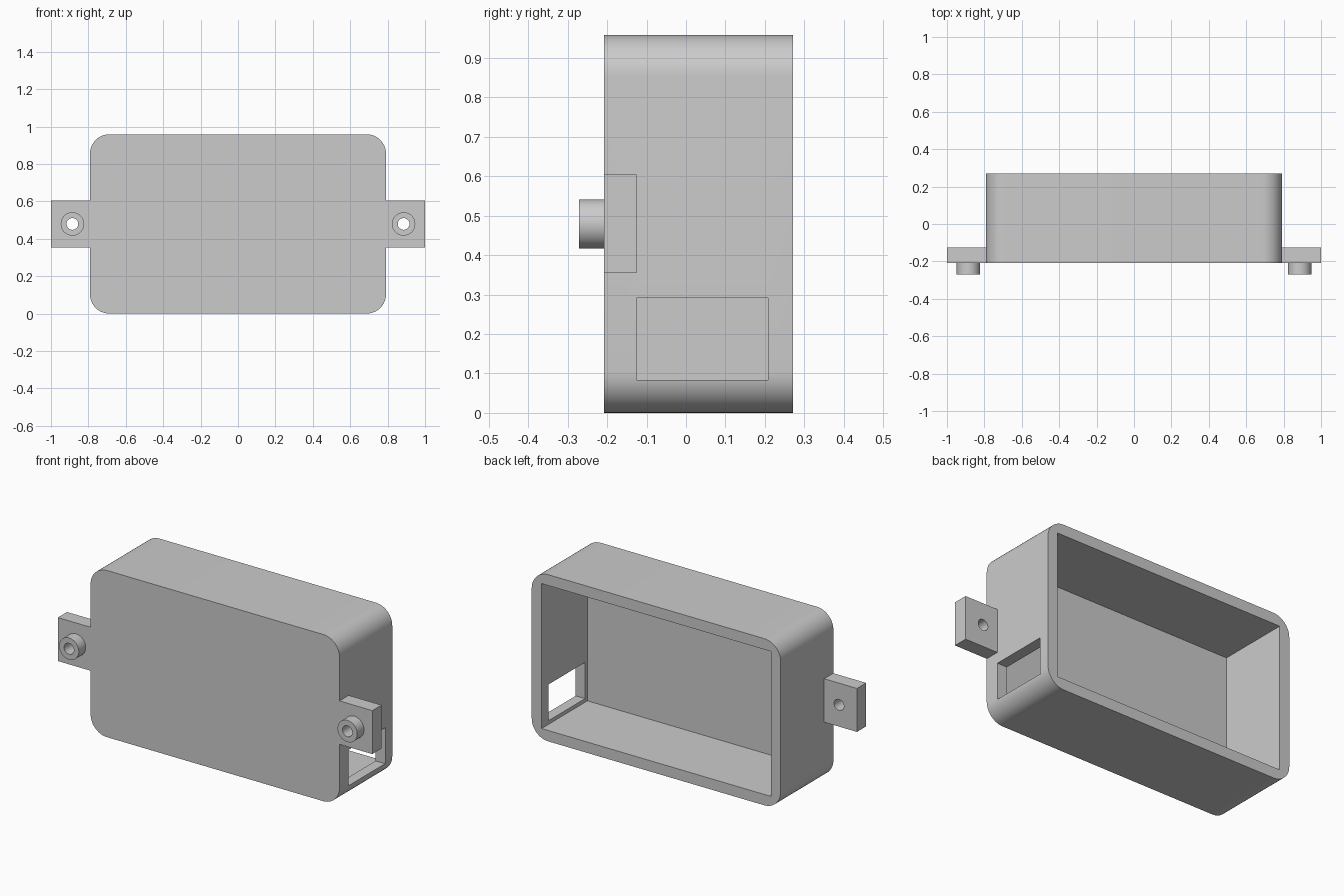
import bpy, bmesh, math
from mathutils import Matrix, Vector

cube = bpy.data.objects.get("Cube")
if cube:
    bpy.data.objects.remove(cube, do_unlink=True)

U = 1 / 48                                # design grid unit
HALF_W, HEIGHT, WALL = 38 * U, 46 * U, 3 * U
FRONT, BACK, MID = -10 * U, 13 * U, 23 * U

grey = bpy.data.materials.new("light_grey")
grey.use_nodes = True
grey.diffuse_color = (0.6, 0.6, 0.6, 1)
grey.node_tree.nodes["Principled BSDF"].inputs["Base Color"].default_value = (0.6, 0.6, 0.6, 1)


def finish(name, bm):
    mesh = bpy.data.meshes.new(name)
    bm.to_mesh(mesh)
    bm.free()
    mesh.materials.append(grey)
    obj = bpy.data.objects.new(name, mesh)
    bpy.context.collection.objects.link(obj)
    return obj


def box(name, lo, hi, radius=0):
    """Box between two corners; radius rounds the edges running front to back."""
    lo, hi = Vector(lo), Vector(hi)
    bm = bmesh.new()
    bmesh.ops.create_cube(bm, size=1, matrix=Matrix.Translation((lo + hi) / 2)
                          @ Matrix.Diagonal((*(hi - lo), 1)))
    if radius:
        edges = [e for e in bm.edges if abs(e.verts[0].co.y - e.verts[1].co.y) > 0.01]
        bmesh.ops.bevel(bm, geom=edges, offset=radius, segments=12,
                        profile=0.5, affect='EDGES')
    return finish(name, bm)


def rod(name, x, y0, y1, radius):
    """Cylinder running front to back."""
    bm = bmesh.new()
    place = Matrix.Translation((x, (y0 + y1) / 2, MID)) @ Matrix.Rotation(math.pi / 2, 4, 'X')
    bmesh.ops.create_cone(bm, cap_ends=True, segments=48, radius1=radius,
                          radius2=radius, depth=y1 - y0, matrix=place)
    return finish(name, bm)


def combine(obj, other, operation):
    mod = obj.modifiers.new(operation.lower(), 'BOOLEAN')
    mod.object, mod.operation, mod.solver = other, operation, 'EXACT'
    bpy.context.view_layer.objects.active = obj
    bpy.ops.object.modifier_apply(modifier=mod.name)
    bpy.data.objects.remove(other, do_unlink=True)


def smooth(obj):
    bpy.ops.object.select_all(action='DESELECT')
    obj.select_set(True)
    bpy.context.view_layer.objects.active = obj
    bpy.ops.object.shade_smooth_by_angle(angle=math.radians(30))


# Rounded case, open at the back, with a cable window low in the +x wall
case = box("case", (-HALF_W, FRONT, 0), (HALF_W, BACK, HEIGHT), radius=5 * U)
inner = HALF_W - WALL
combine(case, box("cavity", (-inner, FRONT + WALL, WALL),
                  (inner, BACK + 0.1, HEIGHT - WALL)), 'DIFFERENCE')
combine(case, box("window", (inner - 0.05, -6 * U, 4 * U),
                  (HALF_W + 0.05, 10 * U, 14 * U)), 'DIFFERENCE')
smooth(case)

# Mounting lugs: a square tab with a hollow boss on the front
for side, name in ((1, "left_lug"), (-1, "right_lug")):
    xs = sorted((side * HALF_W, side))
    lug = box(name, (xs[0], FRONT, MID - 6 * U), (xs[1], -6 * U, MID + 6 * U))
    hole_x = side * (1 - 5.5 * U)
    combine(lug, rod("boss", hole_x, -13 * U, FRONT + 2 * U, 3 * U), 'UNION')
    combine(lug, rod("screw_hole", hole_x, -0.5, 0.1, 1.5 * U), 'DIFFERENCE')
    smooth(lug)
